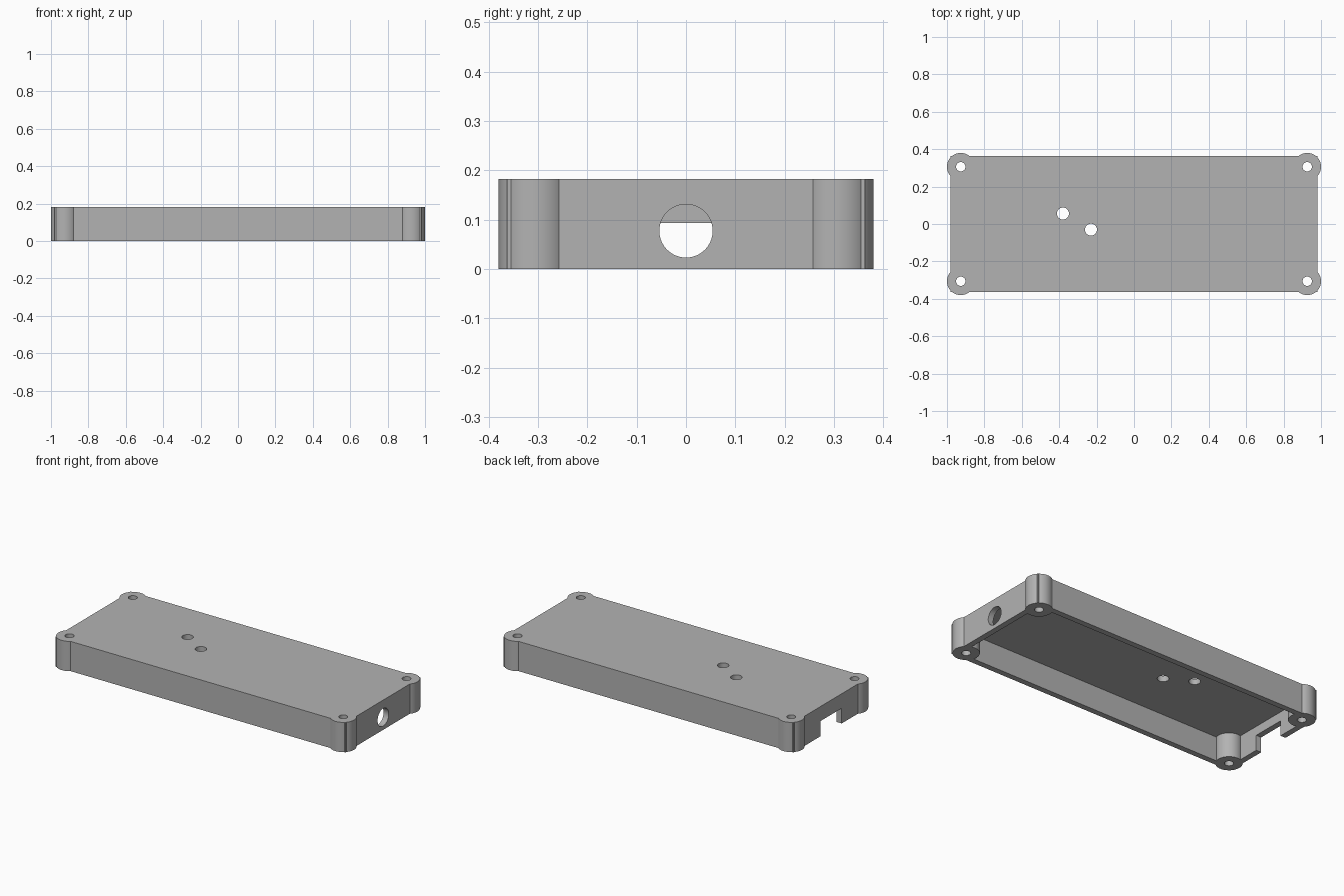
import bpy

cube = bpy.data.objects.get("Cube")
if cube:
    bpy.data.objects.remove(cube, do_unlink=True)

HEIGHT, WALL, ROOF = 0.182, 0.035, 0.034
HALF_X, HALF_Y = 0.982, 0.363
POST_X, POST_Y, POST_R = 0.926, 0.306, 0.074

grey = bpy.data.materials.new("plain_grey")
grey.use_nodes = True
colour = (0.45, 0.45, 0.45, 1)
grey.diffuse_color = colour
grey.node_tree.nodes["Principled BSDF"].inputs["Base Color"].default_value = colour


def box(name, low, high):
    centre = [(a + b) / 2 for a, b in zip(low, high)]
    bpy.ops.mesh.primitive_cube_add(size=1, location=centre)
    ob = bpy.context.object
    ob.name = name
    ob.scale = [b - a for a, b in zip(low, high)]
    bpy.ops.object.transform_apply(location=True, rotation=True, scale=True)
    return ob


def cylinder(name, centre, radius, depth, rotation=(0, 0, 0)):
    bpy.ops.mesh.primitive_cylinder_add(
        vertices=64, radius=radius, depth=depth, location=centre, rotation=rotation)
    ob = bpy.context.object
    ob.name = name
    bpy.ops.object.transform_apply(location=True, rotation=True, scale=True)
    return ob


def combine(target, tool, operation):
    """Apply a boolean and discard the tool."""
    mod = target.modifiers.new(operation, 'BOOLEAN')
    mod.operation = operation
    mod.solver = 'EXACT'
    mod.object = tool
    bpy.context.view_layer.objects.active = target
    bpy.ops.object.modifier_apply(modifier=mod.name)
    bpy.data.objects.remove(tool, do_unlink=True)


# Lid shell, open underneath
lid = box("enclosure_lid", (-HALF_X, -HALF_Y, 0), (HALF_X, HALF_Y, HEIGHT))
lid.data.materials.append(grey)
inner_x, inner_y = HALF_X - WALL, HALF_Y - WALL
combine(lid, box("cavity", (-inner_x, -inner_y, -0.1),
                 (inner_x, inner_y, HEIGHT - ROOF)), 'DIFFERENCE')

# Round corner posts, then their screw holes
corners = [(sx * POST_X, sy * POST_Y) for sx in (-1, 1) for sy in (-1, 1)]
for x, y in corners:
    post = cylinder("corner_post", (x, y, HEIGHT / 2), POST_R, HEIGHT)
    post.data.materials.append(grey)
    combine(lid, post, 'UNION')
for x, y in corners:
    combine(lid, cylinder("screw_hole", (x, y, HEIGHT / 2), 0.025, 0.5), 'DIFFERENCE')

# Two holes through the roof
for x, y in ((-0.38, 0.056), (-0.23, -0.03)):
    combine(lid, cylinder("roof_hole", (x, y, HEIGHT), 0.032, 0.2), 'DIFFERENCE')

# Round socket opening in one end, square notch in the other
combine(lid, cylinder("socket_hole", (HALF_X, 0, 0.077), 0.054, 0.2,
                      (0, 1.5707963, 0)), 'DIFFERENCE')
combine(lid, box("cable_notch", (-1.1, -0.102, -0.1), (-0.9, 0.102, 0.093)), 'DIFFERENCE')

bpy.ops.object.select_all(action='DESELECT')
lid.select_set(True)
bpy.context.view_layer.objects.active = lid
bpy.ops.object.shade_smooth_by_angle(angle=0.5)
